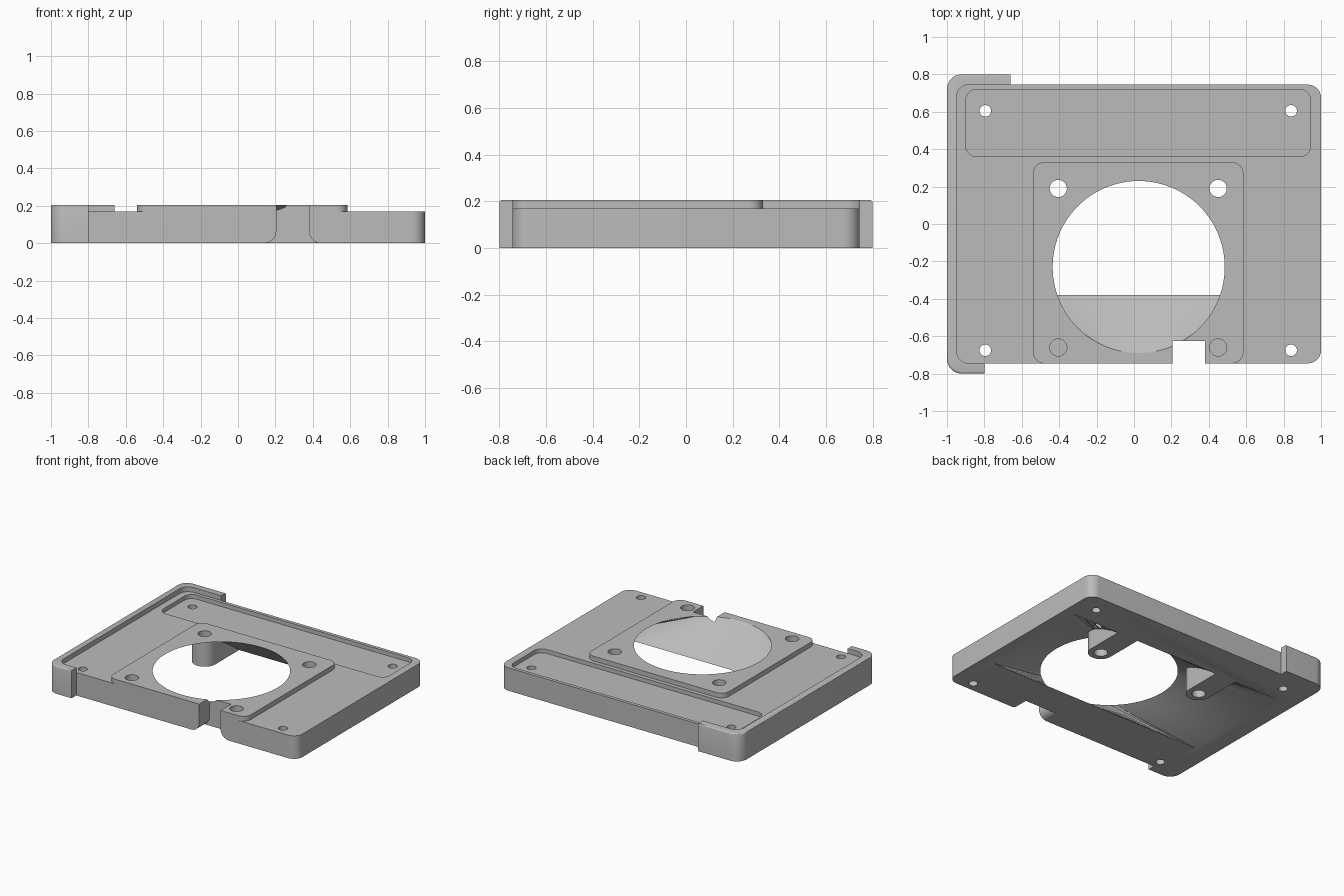
import bpy, bmesh, math
from mathutils import Matrix, Vector

cube = bpy.data.objects.get("Cube")
if cube:
    bpy.data.objects.remove(cube, do_unlink=True)

FRONT, BACK = -0.745, 0.745
PLATE_TOP, RIM_TOP = 0.17, 0.205
FAN = Vector((0.025, -0.23))
FAN_RADIUS = 0.46


def finish(name, bm):
    bmesh.ops.recalc_face_normals(bm, faces=bm.faces)
    mesh = bpy.data.meshes.new(name)
    bm.to_mesh(mesh)
    bm.free()
    obj = bpy.data.objects.new(name, mesh)
    bpy.context.collection.objects.link(obj)
    return obj


def outline(corners, steps=10):
    """Polygon from (x, y, radius) corners, with rounded corners."""
    pts = []
    for i, (x, y, r) in enumerate(corners):
        p = Vector((x, y))
        if not r:
            pts.append(p)
            continue
        before = (Vector(corners[i - 1][:2]) - p).normalized()
        after = (Vector(corners[(i + 1) % len(corners)][:2]) - p).normalized()
        centre = p + r * (before + after)
        for k in range(steps + 1):
            t = math.pi / 2 * k / steps
            pts.append(centre - r * (after * math.cos(t) + before * math.sin(t)))
    return pts


def rounded_rect(x0, x1, y0, y1, r):
    return outline([(x0, y0, r), (x1, y0, r), (x1, y1, r), (x0, y1, r)])


def circle(c, r, n=32):
    return [Vector((c[0] + r * math.cos(math.tau * i / n),
                    c[1] + r * math.sin(math.tau * i / n))) for i in range(n)]


def loft(name, rings):
    """Closed solid through (points, z) rings of equal length."""
    bm = bmesh.new()
    loops = [[bm.verts.new((p.x, p.y, z)) for p in pts] for pts, z in rings]
    n = len(loops[0])
    for low, high in zip(loops, loops[1:]):
        for i in range(n):
            j = (i + 1) % n
            bm.faces.new((low[i], low[j], high[j], high[i]))
    bm.faces.new(loops[0][::-1])
    bm.faces.new(loops[-1])
    return finish(name, bm)


def prism(name, pts, z0, z1):
    return loft(name, [(pts, z0), (pts, z1)])


def combine(target, tool, operation):
    """Apply a boolean and discard the tool."""
    mod = target.modifiers.new("cut", 'BOOLEAN')
    mod.operation, mod.solver, mod.object = operation, 'EXACT', tool
    bpy.context.view_layer.objects.active = target
    bpy.ops.object.modifier_apply(modifier=mod.name)
    bpy.data.objects.remove(tool, do_unlink=True)


# Base plate with the raised fan pad
body = prism("fan_mount_plate", rounded_rect(-0.97, 1, FRONT, BACK, 0.07), 0, PLATE_TOP)
pad = prism("fan_pad", rounded_rect(-0.54, 0.585, FRONT, 0.33, 0.06), 0.1, RIM_TOP)
combine(body, pad, 'UNION')

# Wrap-around rim on the right side, with a softened outer top edge
outer = [(-0.66, 0.8, 0), (-1, 0.8, 0.08), (-1, -0.8, 0.08), (-0.8, -0.8, 0)]
inner = [(-0.8, FRONT, 0), (-0.95, FRONT, 0.07), (-0.95, BACK, 0.07), (-0.66, BACK, 0)]
rim = prism("side_rim", outline(outer + inner), 0, RIM_TOP)
bm = bmesh.new()
bm.from_mesh(rim.data)
edges = [e for e in bm.edges if all(
    v.co.z > 0.2 and (v.co.x < -0.955 or abs(v.co.y) > 0.755) for v in e.verts)]
bmesh.ops.bevel(bm, geom=edges, offset=0.01, segments=3, profile=0.5, affect='EDGES')
bm.to_mesh(rim.data)
bm.free()
combine(body, rim, 'UNION')

# Shallow tray along the back
tray = prism("tray_cutter", rounded_rect(-0.9, 0.945, 0.36, 0.72, 0.06), PLATE_TOP - 0.03, 0.3)
combine(body, tray, 'DIFFERENCE')

# Air duct: round at the top, rectangular and set further back below
SIDE = 24
corners = [Vector(c) for c in ((0.91, -0.38), (0.91, 0.47), (-0.86, 0.47), (-0.86, -0.38))]
rect, ring = [], []
for q in range(4):
    for k in range(SIDE):
        rect.append(corners[q].lerp(corners[(q + 1) % 4], k / SIDE))
        a = math.pi / 2 * (q - 0.5 + k / SIDE)
        ring.append(FAN + FAN_RADIUS * Vector((math.cos(a), math.sin(a))))
duct = loft("duct_cutter", [(rect, -0.1), (rect, 0), (ring, RIM_TOP), (ring, 0.3)])

# Screw bosses left standing inside the duct, joined to its back wall
SCREW_X, SCREW_BACK, SCREW_FRONT = (-0.405, 0.45), 0.19, -0.66
BOSS = 0.085
for x in SCREW_X:
    y = SCREW_BACK - BOSS
    boss = prism("boss", outline([(x - BOSS, y, BOSS), (x + BOSS, y, BOSS),
                                  (x + BOSS, 0.6, 0), (x - BOSS, 0.6, 0)]), 0, 0.25)
    combine(duct, boss, 'DIFFERENCE')
combine(body, duct, 'DIFFERENCE')

# Cable notch in the front edge, flared at the bottom
notch = prism("notch_cutter", outline([
    (0.205, 0.3, 0), (0.205, 0, 0.065), (0.1, 0, 0), (0.1, -0.1, 0),
    (0.5, -0.1, 0), (0.5, 0, 0), (0.38, 0, 0.065), (0.38, 0.3, 0)]), 0.625, 0.9)
notch.data.transform(Matrix.Rotation(math.pi / 2, 4, 'X'))
combine(body, notch, 'DIFFERENCE')

# Fan screw holes: through at the back, blind at the front
for x in SCREW_X:
    for y, bottom in ((SCREW_BACK, -0.1), (SCREW_FRONT, 0.05)):
        combine(body, prism("screw_cutter", circle((x, y), 0.046), bottom, 0.3), 'DIFFERENCE')

# Corner mounting holes
for x in (-0.795, 0.84):
    for y in (-0.675, 0.605):
        combine(body, prism("corner_cutter", circle((x, y), 0.031), -0.1, 0.3), 'DIFFERENCE')

# Single grey plastic
grey = bpy.data.materials.new("grey_plastic")
grey.use_nodes = True
colour = (0.5, 0.5, 0.5, 1)
grey.diffuse_color = colour
grey.node_tree.nodes["Principled BSDF"].inputs["Base Color"].default_value = colour
body.data.materials.clear()
body.data.materials.append(grey)
for face in body.data.polygons:
    face.material_index = 0

bpy.ops.object.select_all(action='DESELECT')
body.select_set(True)
bpy.context.view_layer.objects.active = body
bpy.ops.object.shade_smooth_by_angle(angle=math.radians(30))
